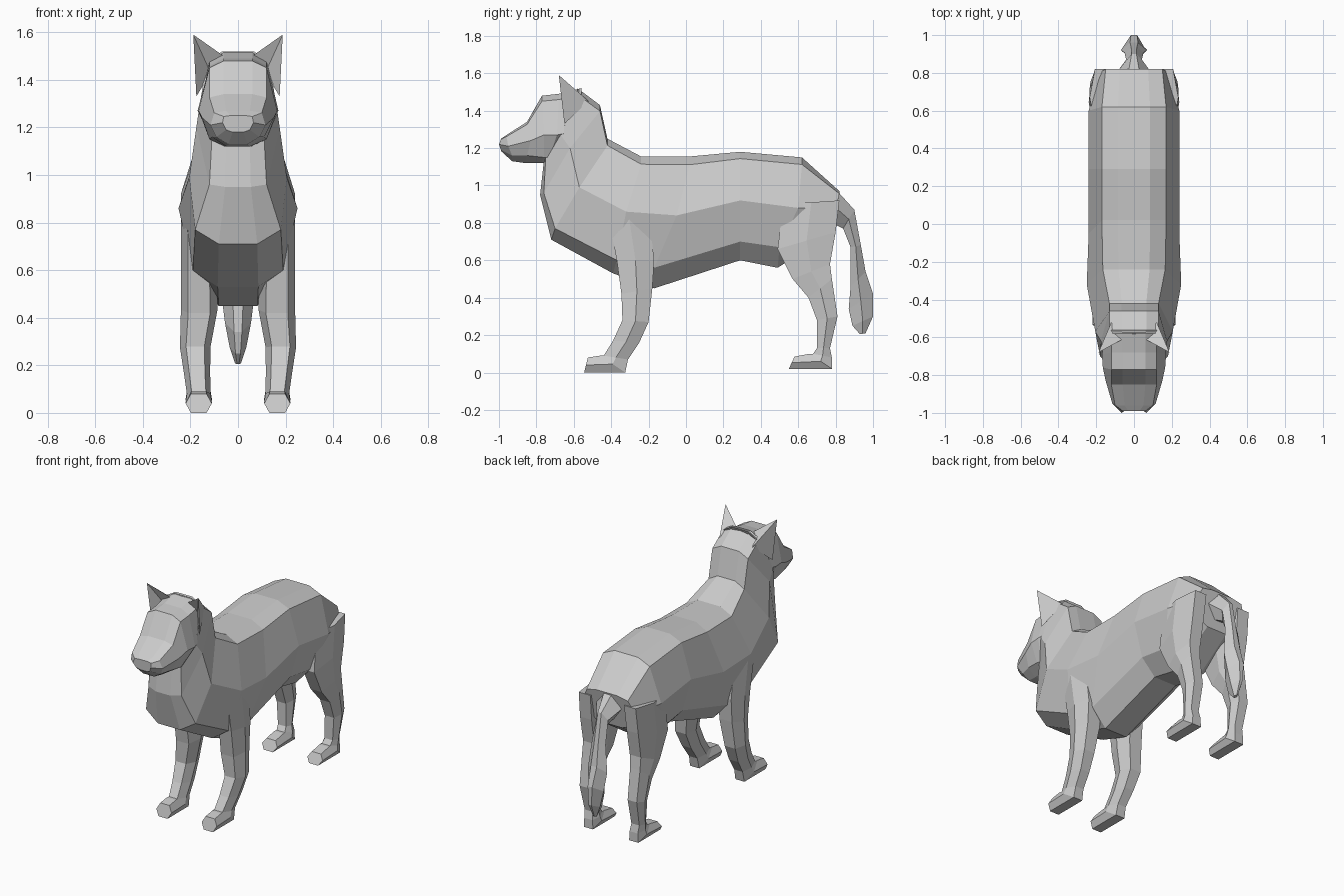
import bpy
import bmesh

# Remove the default object
default_cube = bpy.data.objects.get("Cube")
if default_cube:
    bpy.data.objects.remove(default_cube, do_unlink=True)

# Single plain coat colour
COAT = (0.6, 0.6, 0.6, 1.0)
coat = bpy.data.materials.new("grey_coat")
coat.use_nodes = True
coat.diffuse_color = COAT
coat.node_tree.nodes["Principled BSDF"].inputs["Base Color"].default_value = COAT


def finish(name, bm, mirrored=False):
    """Turn a bmesh into a flat-shaded object, optionally mirrored across x."""
    bmesh.ops.recalc_face_normals(bm, faces=bm.faces[:])
    mesh = bpy.data.meshes.new(name)
    bm.to_mesh(mesh)
    bm.free()
    mesh.materials.append(coat)
    obj = bpy.data.objects.new(name, mesh)
    bpy.context.collection.objects.link(obj)
    if mirrored:
        obj.modifiers.new("mirror", 'MIRROR').use_axis[0] = True
    return obj


def loft(name, rings, mirrored=False):
    """Skin a list of equal-length point rings and cap both ends."""
    bm = bmesh.new()
    loops = [[bm.verts.new(point) for point in ring] for ring in rings]
    count = len(loops[0])
    for lower, upper in zip(loops, loops[1:]):
        for i in range(count):
            j = (i + 1) % count
            bm.faces.new((lower[i], lower[j], upper[j], upper[i]))
    bm.faces.new(loops[0])
    bm.faces.new(loops[-1])
    return finish(name, bm, mirrored)


def trunk_ring(top, mid, low, bottom, widths):
    """Symmetric trunk section from four (y, z) side points and three half widths."""
    wide_top, wide_mid, wide_low = widths
    shoulder_z = top[1] - 0.14 * (top[1] - mid[1])
    half = [
        (wide_top * 0.5, *top),
        (wide_top, top[0], shoulder_z),
        (wide_mid, *mid),
        (wide_low, *low),
        (wide_low * 0.45, *bottom),
    ]
    mirror = [(-x, y, z) for x, y, z in reversed(half)]
    return [(0, *top)] + half + [(0, *bottom)] + mirror


def limb_ring(front, back, centre, half_width, pinch=0.6):
    """Six-sided limb section between a front and a back (y, z) point."""
    narrow = half_width * pinch
    mid = [(a + b) / 2 for a, b in zip(front, back)]
    return [
        (centre - narrow, *front), (centre + narrow, *front),
        (centre + half_width, *mid),
        (centre + narrow, *back), (centre - narrow, *back),
        (centre - half_width, *mid),
    ]


# Trunk, from the rump forward to the throat
body_sections = [
    ((.82, .97), (.80, .87), (.78, .77), (.77, .74), (.15, .19, .16)),
    ((.62, 1.15), (.60, .88), (.50, .67), (.49, .56), (.17, .24, .18)),
    ((.29, 1.18), (.29, .92), (.29, .70), (.29, .60), (.17, .24, .18)),
    ((.02, 1.155), (-.05, .84), (-.17, .56), (-.17, .45), (.17, .24, .18)),
    ((-.24, 1.155), (-.32, .86), (-.37, .60), (-.39, .53), (.165, .25, .19)),
    ((-.42, 1.25), (-.57, .99), (-.70, .77), (-.72, .71), (.13, .205, .18)),
    ((-.46, 1.43), (-.62, 1.20), (-.76, .96), (-.78, .95), (.13, .175, .12)),
    ((-.58, 1.52), (-.67, 1.27), (-.75, 1.15), (-.76, 1.13), (.13, .165, .11)),
]
loft("body", [trunk_ring(*section) for section in body_sections])

# Head, from the nape to the nose
head_sections = [
    ((-.56, 1.52), (-.64, 1.28), (-.70, 1.18), (-.73, 1.15), (.12, .16, .10)),
    ((-.68, 1.49), (-.69, 1.27), (-.73, 1.15), (-.75, 1.12), (.12, .17, .11)),
    ((-.77, 1.48), (-.76, 1.27), (-.76, 1.15), (-.77, 1.12), (.12, .165, .12)),
    ((-.85, 1.34), (-.83, 1.24), (-.85, 1.16), (-.86, 1.12), (.12, .15, .11)),
    ((-.96, 1.27), (-.95, 1.21), (-.93, 1.16), (-.93, 1.13), (.10, .115, .09)),
    ((-.99, 1.25), (-1.0, 1.22), (-.99, 1.19), (-.985, 1.18), (.06, .065, .05)),
]
loft("head", [trunk_ring(*section) for section in head_sections])

# Ears: pointed shells with a hollow front
bm = bmesh.new()
tip, inner, hollow, outer, back = [bm.verts.new(point) for point in (
    (.188, -.68, 1.59), (.06, -.61, 1.50), (.115, -.59, 1.43),
    (.175, -.65, 1.33), (.12, -.52, 1.45))]
for corners in ((tip, inner, hollow), (tip, hollow, outer), (tip, outer, back),
                (tip, back, inner), (inner, back, outer, hollow)):
    bm.faces.new(corners)
finish("ears", bm, mirrored=True)

# Front legs, ending in paws whose last sections turn forward
front_leg = [
    ((-.42, .86), (-.20, .86), .17, .07),
    ((-.37, .60), (-.17, .60), .165, .075),
    ((-.345, .42), (-.18, .45), .163, .077),
    ((-.34, .28), (-.20, .27), .18, .064),
    ((-.39, .17), (-.25, .16), .172, .055),
    ((-.44, .09), (-.31, .07), .165, .05),
    ((-.46, .09), (-.325, 0), .165, .055),
    ((-.525, .08), (-.545, 0), .165, .055),
]
loft("front_legs", [limb_ring(*section) for section in front_leg], mirrored=True)

# Hind legs with haunch, hock and paw
hind_leg = [
    ((.52, .90), (.82, .92), .165, .07),
    ((.49, .66), (.80, .75), .17, .07),
    ((.57, .50), (.77, .58), .17, .067),
    ((.655, .40), (.78, .50), .175, .06),
    ((.70, .28), (.81, .30), .175, .055),
    ((.70, .13), (.77, .13), .17, .048),
    ((.68, .10), (.78, .08), .165, .05),
    ((.66, .10), (.78, .02), .165, .055),
    ((.58, .085), (.55, .02), .165, .055),
]
loft("hind_legs", [limb_ring(*section) for section in hind_leg], mirrored=True)

# Hanging tail, narrow at the root and fuller near the end
tail = [
    ((.80, .98), (.78, .80), 0, .10),
    ((.90, .87), (.84, .77), 0, .042),
    ((.935, .68), (.88, .67), 0, .05),
    ((.96, .54), (.88, .46), 0, .07),
    ((1.0, .42), (.87, .34), 0, .055),
    ((1.0, .30), (.89, .25), 0, .035),
    ((.96, .21), (.93, .205), 0, .012),
]
loft("tail", [limb_ring(*section, pinch=0.3) for section in tail])
